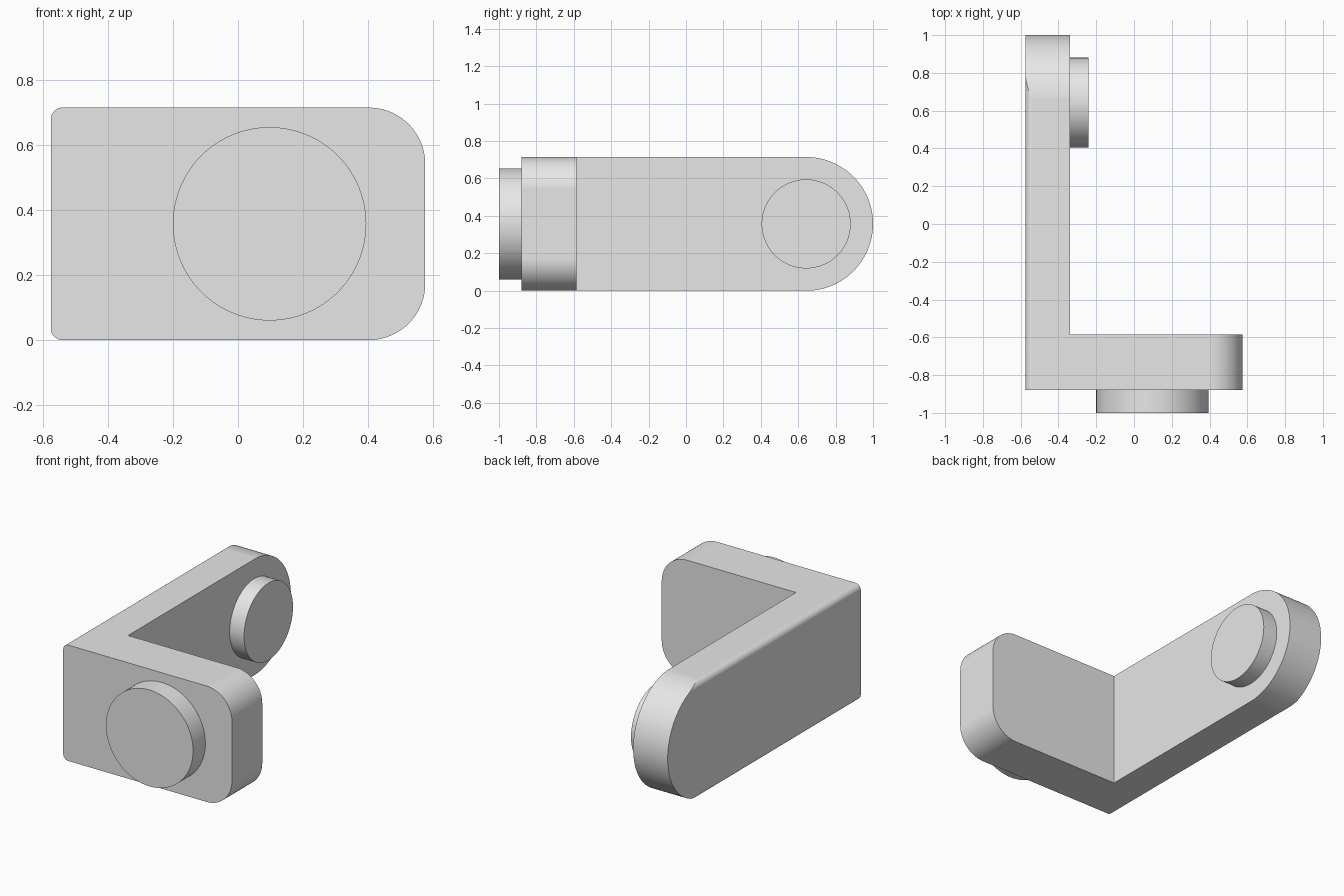
import bpy
import math
from mathutils import Vector

default = bpy.data.objects.get("Cube")
if default:
    bpy.data.objects.remove(default, do_unlink=True)

grey = bpy.data.materials.new("light_grey")
grey.use_nodes = True
grey.diffuse_color = (0.8, 0.8, 0.8, 1)
grey.node_tree.nodes["Principled BSDF"].inputs["Base Color"].default_value = (0.8, 0.8, 0.8, 1)

HEIGHT = 0.714
MID = HEIGHT / 2
HALF_WIDTH = 0.575
FRONT, INNER_FRONT = -0.88, -0.585   # front plate thickness range
ARM_INNER = -0.34                    # inner face of the side arm
ARM_PIVOT = 0.6425                   # centre of the arm's round end


def arc(cu, cv, r, start, end, steps):
    """Points along an arc, angles in degrees."""
    angles = [math.radians(start + (end - start) * i / steps) for i in range(steps + 1)]
    return [(cu + r * math.cos(a), cv + r * math.sin(a)) for a in angles]


def prism(name, outline, axis, low, high):
    """Extrude a closed 2D outline along x (outline in y, z) or y (outline in x, z)."""
    def place(u, v, d):
        return Vector((d, u, v)) if axis == "x" else Vector((u, d, v))
    n = len(outline)
    verts = [place(u, v, d) for d in (low, high) for u, v in outline]
    faces = [list(range(n))[::-1], list(range(n, 2 * n))]
    faces += [(i, (i + 1) % n, n + (i + 1) % n, n + i) for i in range(n)]
    if axis == "y":
        faces = [list(f)[::-1] for f in faces]
    mesh = bpy.data.meshes.new(name)
    mesh.from_pydata(verts, [], faces)
    mesh.materials.append(grey)
    obj = bpy.data.objects.new(name, mesh)
    bpy.context.collection.objects.link(obj)
    return obj


def activate(obj):
    bpy.ops.object.select_all(action="DESELECT")
    obj.select_set(True)
    bpy.context.view_layer.objects.active = obj


def carve(obj, cutter, operation):
    activate(obj)
    mod = obj.modifiers.new("carve", "BOOLEAN")
    mod.operation, mod.solver, mod.object = operation, "EXACT", cutter
    bpy.ops.object.modifier_apply(modifier=mod.name)
    bpy.data.objects.remove(cutter, do_unlink=True)


def finish(obj):
    activate(obj)
    bpy.ops.object.shade_smooth_by_angle(angle=math.radians(25))
    mod = obj.modifiers.new("even_shading", "WEIGHTED_NORMAL")
    mod.keep_sharp = True


# Bracket: rounded front outline running the full depth
big, small = 0.173, 0.036
outline = []
for side, r, start in ((1, big, -90), (1, big, 0), (-1, small, 90), (-1, small, 180)):
    upper = start in (0, 90)
    outline += arc(side * (HALF_WIDTH - r), HEIGHT - r if upper else r,
                   r, start, start + 90, 20)
bracket = prism("bracket", outline, "y", FRONT, 1.2)

# Round the far end of the arm
end = arc(ARM_PIVOT, MID, MID + 0.0005, -90, 90, 64)
end += [(-1.5, HEIGHT + 0.0005), (-1.5, -0.0005)]
carve(bracket, prism("arm_end_cutter", end, "x", -1, 1), "INTERSECT")

# Hollow out the inside corner, leaving the plate and the arm
notch = [(ARM_INNER, -1), (1, -1), (1, 2), (ARM_INNER, 2)]
carve(bracket, prism("inside_cutter", notch, "y", INNER_FRONT, 1.5), "DIFFERENCE")
finish(bracket)

# Round bosses on the front plate and on the arm's inner face
front_boss = prism("front_boss", arc(0.097, MID, 0.297, 0, 360, 96)[:-1],
                   "y", -1, FRONT + 0.02)
arm_boss = prism("arm_boss", arc(ARM_PIVOT, MID, 0.238, 0, 360, 96)[:-1],
                 "x", ARM_INNER - 0.02, -0.242)
for boss in (front_boss, arm_boss):
    finish(boss)
